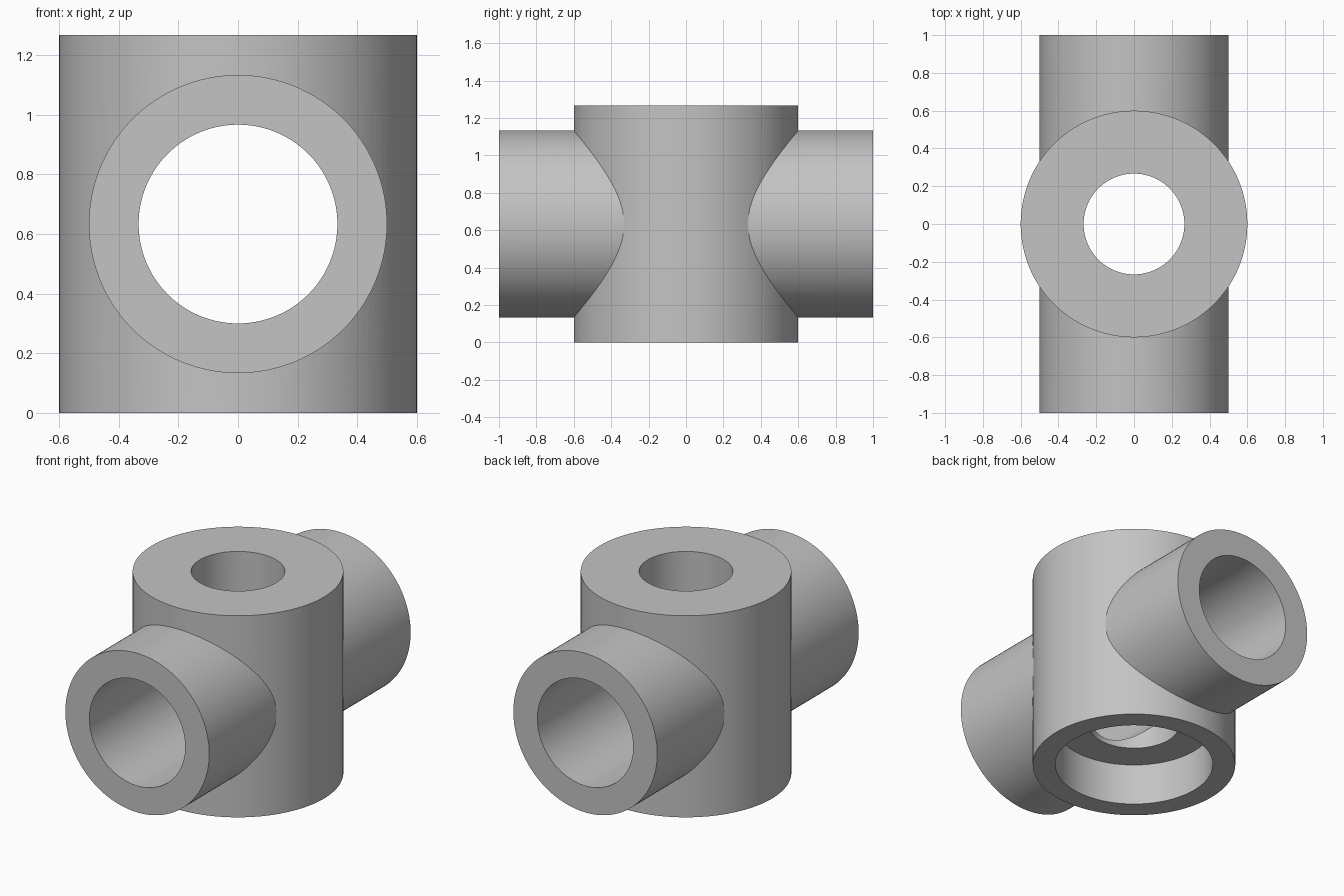
import bpy
import math

cube = bpy.data.objects.get("Cube")
if cube:
    bpy.data.objects.remove(cube, do_unlink=True)

UNIT = 1 / 15
HEIGHT = 19 * UNIT
MID = HEIGHT / 2

grey = bpy.data.materials.new("plain_grey")
grey.use_nodes = True
grey.diffuse_color = (0.55, 0.55, 0.55, 1)
grey.node_tree.nodes["Principled BSDF"].inputs["Base Color"].default_value = grey.diffuse_color


def cylinder(name, radius, length, z, along_y=False):
    turn = (math.pi / 2, 0, 0) if along_y else (0, 0, 0)
    bpy.ops.mesh.primitive_cylinder_add(vertices=128, radius=radius, depth=length,
                                        location=(0, 0, z), rotation=turn)
    obj = bpy.context.object
    obj.name = name
    obj.data.materials.append(grey)
    return obj


def combine(target, tool, operation):
    mod = target.modifiers.new(tool.name, 'BOOLEAN')
    mod.operation = operation
    mod.solver = 'EXACT'
    mod.object = tool
    bpy.context.view_layer.objects.active = target
    bpy.ops.object.modifier_apply(modifier=mod.name)
    bpy.data.objects.remove(tool, do_unlink=True)


# Upright hub with a horizontal cross tube
fitting = cylinder("pipe_cross_fitting", 9 * UNIT, HEIGHT, MID)
combine(fitting, cylinder("cross_tube", 7.5 * UNIT, 2, MID, True), 'UNION')

# Cross bore, upright bore and the wide recess in the underside
combine(fitting, cylinder("cross_bore", 5 * UNIT, 2.2, MID, True), 'DIFFERENCE')
combine(fitting, cylinder("upright_bore", 4 * UNIT, 2, MID), 'DIFFERENCE')
combine(fitting, cylinder("bottom_recess", 7 * UNIT, 8 * UNIT, 0), 'DIFFERENCE')

# Smooth walls with crisp rims
bpy.ops.object.select_all(action='DESELECT')
fitting.select_set(True)
bpy.context.view_layer.objects.active = fitting
bpy.ops.object.shade_smooth_by_angle(angle=math.radians(30))
